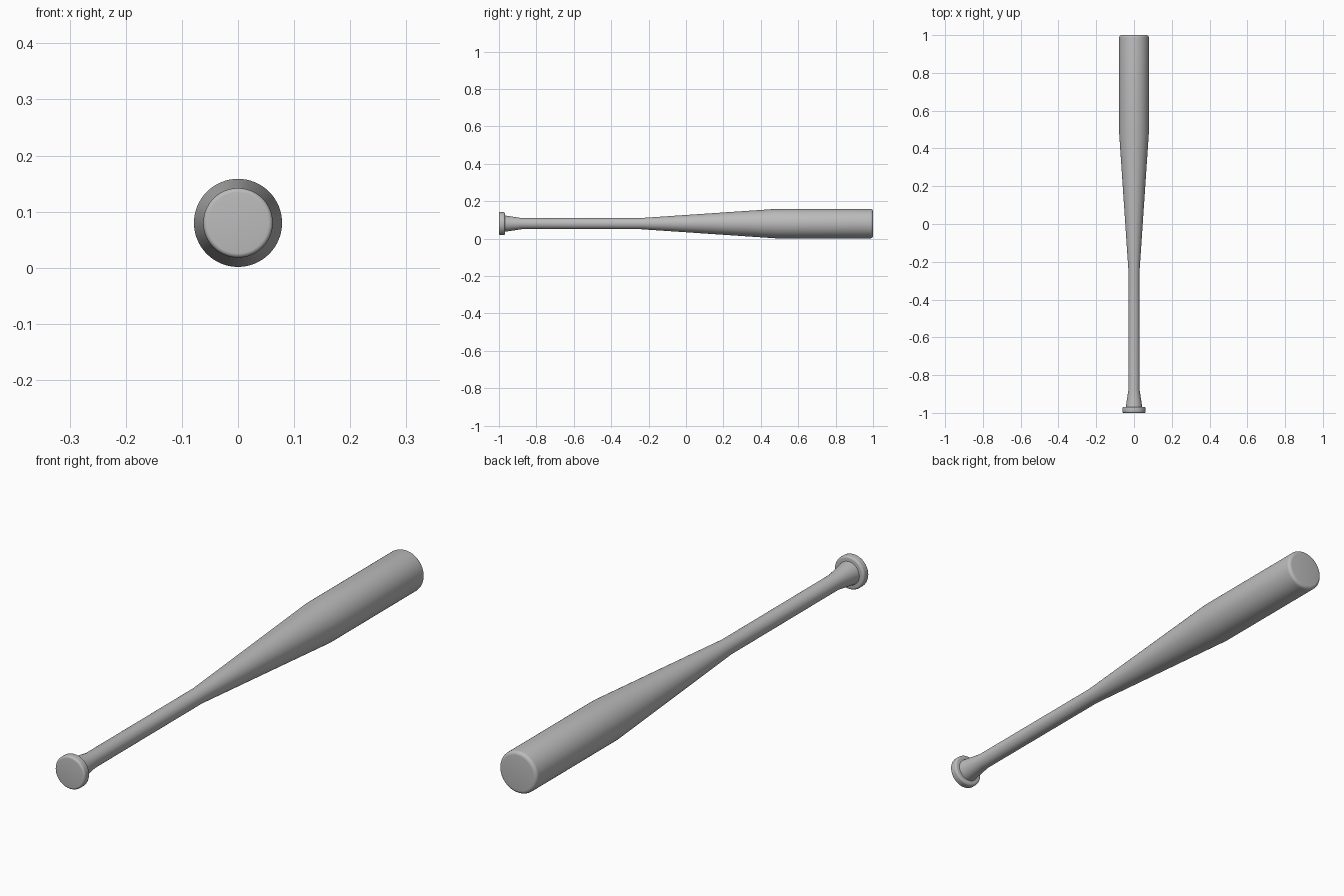
import bpy, bmesh, math

if "Cube" in bpy.data.objects:
    bpy.data.objects.remove(bpy.data.objects["Cube"], do_unlink=True)

AXIS_HEIGHT = 0.08
SIDES = 64

grey = bpy.data.materials.new("plain grey")
grey.use_nodes = True
colour = (0.5, 0.5, 0.5, 1)
grey.diffuse_color = colour
grey.node_tree.nodes["Principled BSDF"].inputs["Base Color"].default_value = colour


def rounded(y, radius, bevel, direction, steps=5):
    """Quarter-round edge from a flat end at y to the outer radius."""
    arc = []
    for i in range(steps + 1):
        a = math.pi / 2 * i / steps
        arc.append((y + direction * bevel * (1 - math.cos(a)),
                    radius - bevel * (1 - math.sin(a))))
    return arc


def lathe(name, profile):
    """Revolve (y, radius) points about the long axis and cap both ends."""
    bm = bmesh.new()
    rings = []
    for y, r in profile:
        rings.append([bm.verts.new((r * math.cos(t), y, AXIS_HEIGHT + r * math.sin(t)))
                      for t in (2 * math.pi * k / SIDES for k in range(SIDES))])
    for a, b in zip(rings, rings[1:]):
        for k in range(SIDES):
            n = (k + 1) % SIDES
            bm.faces.new((a[k], a[n], b[n], b[k]))
    bm.faces.new(rings[0])
    bm.faces.new(rings[-1])
    bmesh.ops.recalc_face_normals(bm, faces=bm.faces)
    mesh = bpy.data.meshes.new(name)
    bm.to_mesh(mesh)
    bm.free()
    mesh.materials.append(grey)
    obj = bpy.data.objects.new(name, mesh)
    bpy.context.collection.objects.link(obj)
    bpy.ops.object.select_all(action='DESELECT')
    obj.select_set(True)
    bpy.context.view_layer.objects.active = obj
    bpy.ops.object.shade_smooth_by_angle(angle=math.radians(30))
    return obj


# End knob with rounded rims
lathe("knob", rounded(-1, 0.062, 0.008, 1) + rounded(-0.968, 0.062, 0.008, -1)[::-1])

# Flared grip, long taper and round-edged barrel
lathe("bat_body", [(-0.972, 0.044), (-0.88, 0.03), (-0.24, 0.03), (0.48, 0.0785)]
      + rounded(1, 0.0785, 0.013, -1)[::-1])
